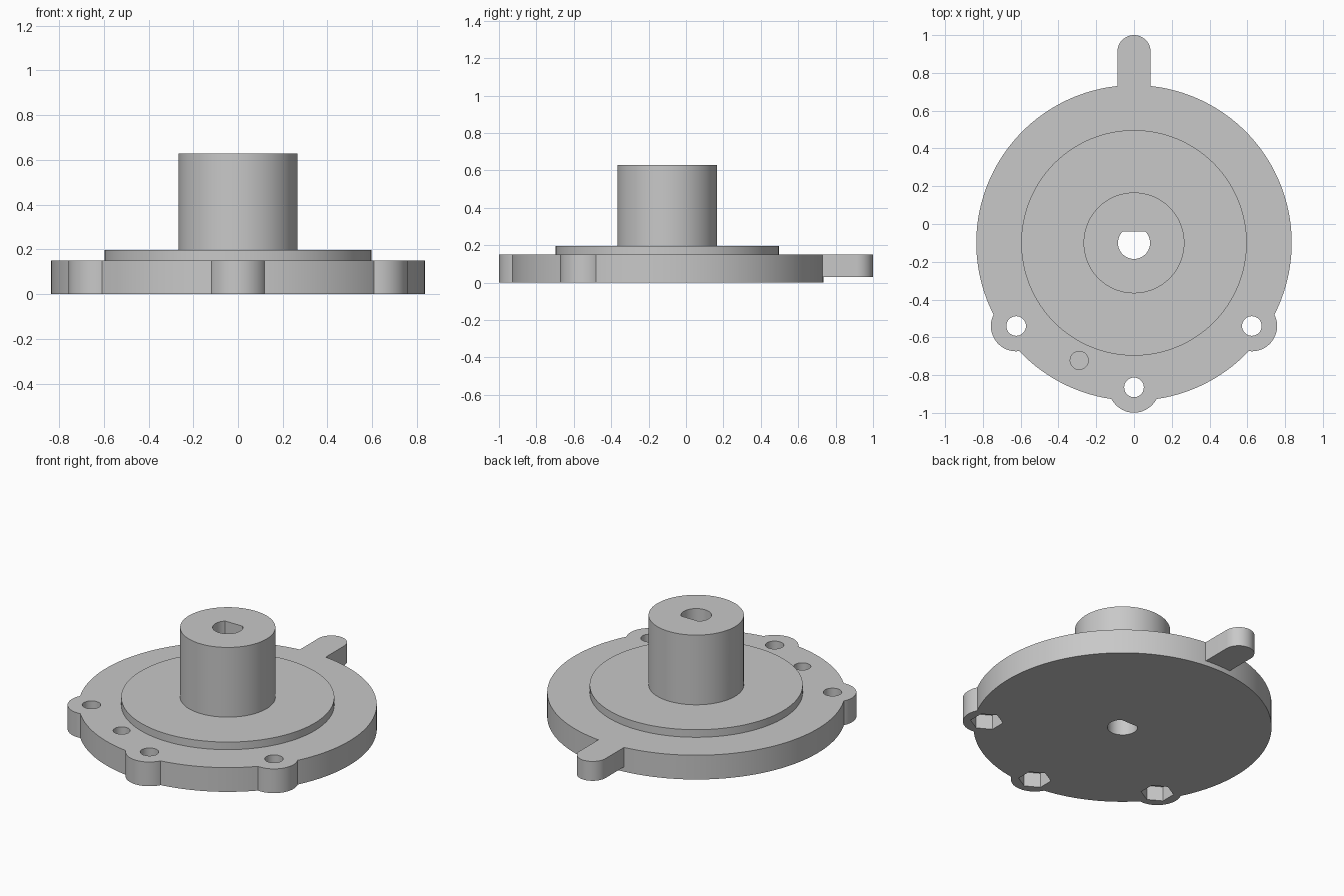
import bpy, bmesh, math
from mathutils import Matrix, Vector

if "Cube" in bpy.data.objects:
    bpy.data.objects.remove(bpy.data.objects["Cube"])

CY = -0.10            # axis of the round body
T = 0.15              # flange thickness
grey = bpy.data.materials.new("plain grey")
grey.diffuse_color = (0.58, 0.58, 0.58, 1)
grey.use_nodes = True
grey.node_tree.nodes["Principled BSDF"].inputs["Base Color"].default_value = grey.diffuse_color


def ring(cx, cy, r, n=48, turn=0.0):
    return [(cx + r * math.cos(turn + 2 * math.pi * i / n),
             cy + r * math.sin(turn + 2 * math.pi * i / n)) for i in range(n)]


def prism(name, outline, z0, z1, matrix=None):
    """Extrude a flat outline from z0 to z1."""
    bm = bmesh.new()
    face = bm.faces.new([bm.verts.new((x, y, z0)) for x, y in outline])
    top = bmesh.ops.extrude_face_region(bm, geom=[face])["geom"]
    bmesh.ops.translate(bm, vec=(0, 0, z1 - z0),
                        verts=[v for v in top if isinstance(v, bmesh.types.BMVert)])
    bmesh.ops.recalc_face_normals(bm, faces=bm.faces)
    if matrix:
        bm.transform(matrix)
    mesh = bpy.data.meshes.new(name)
    bm.to_mesh(mesh)
    bm.free()
    mesh.materials.append(grey)
    obj = bpy.data.objects.new(name, mesh)
    bpy.context.collection.objects.link(obj)
    return obj


def combine(target, tool, operation):
    mod = target.modifiers.new(tool.name, "BOOLEAN")
    mod.operation, mod.solver, mod.object = operation, "EXACT", tool
    bpy.context.view_layer.objects.active = target
    bpy.ops.object.modifier_apply(modifier=mod.name)
    bpy.data.objects.remove(tool)


# Round flange with lugs and the index tab
body = prism("flanged_hub", ring(0, CY, 0.835, 160), 0, T)
lugs = [(-0.624, -0.54), (0, -0.865), (0.624, -0.54)]
for x, y in lugs:
    combine(body, prism("lug", ring(x, y, 0.134), 0, T), "UNION")
tab_end = [(0.088 * math.cos(math.pi * i / 24), 0.912 + 0.088 * math.sin(math.pi * i / 24))
           for i in range(25)]
combine(body, prism("tab", [(-0.088, 0.5), (0.088, 0.5)] + tab_end, 0.03, T), "UNION")

# Raised step and hub
combine(body, prism("raised_step", ring(0, CY, 0.597, 128), 0.08, 0.197), "UNION")
combine(body, prism("hub", ring(0, CY, 0.267, 96), 0.1, 0.628), "UNION")

# Screw holes with hexagonal nut pockets underneath
for x, y in lugs:
    combine(body, prism("screw_hole", ring(x, y, 0.052, 32), -0.1, 0.3), "DIFFERENCE")
    combine(body, prism("nut_pocket", ring(x, y, 0.092, 6, math.pi / 6), -0.1, 0.09), "DIFFERENCE")

# Blind locating hole
combine(body, prism("blind_hole", ring(-0.29, -0.722, 0.048, 32), 0.05, 0.3), "DIFFERENCE")

# D-shaped shaft bore, flat towards the back
d_shape = [(x, y) for x, y in ring(0, CY, 0.085, 64) if y < CY + 0.06]
a = math.asin(0.06 / 0.085)
d_shape += [(s * 0.085 * math.cos(a), CY + 0.06) for s in (1, -1)]
d_shape.sort(key=lambda p: math.atan2(p[1] - CY, p[0]))
combine(body, prism("shaft_bore", d_shape, -0.1, 0.8), "DIFFERENCE")

# Hexagonal set-screw opening on the left of the hub
hexagon = [(x * 0.9, y) for x, y in ring(0, 0, 0.122, 6)]
side = Matrix(((0, 0, -1, 0), (1, 0, 0, CY), (0, 1, 0, 0.445), (0, 0, 0, 1)))
combine(body, prism("set_screw_opening", hexagon, 0.0, 0.4, side), "DIFFERENCE")

# Smooth round walls, crisp edges
bpy.ops.object.select_all(action="DESELECT")
body.select_set(True)
bpy.context.view_layer.objects.active = body
bpy.ops.object.shade_smooth_by_angle(angle=math.radians(25))
